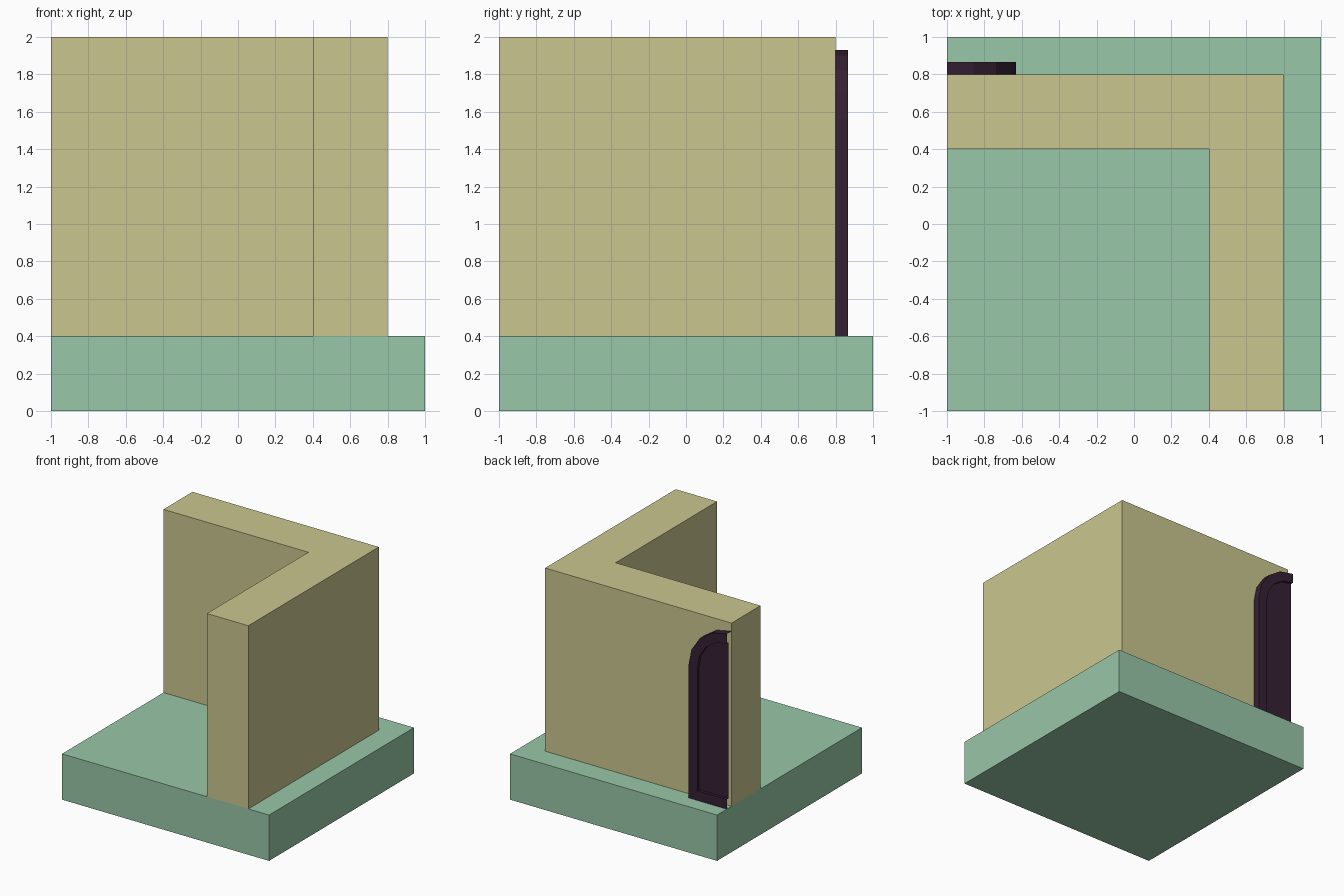
import bpy, math

if "Cube" in bpy.data.objects:
    bpy.data.objects.remove(bpy.data.objects["Cube"])


def material(name, r, g, b):
    def lin(c):
        c /= 255
        return c / 12.92 if c <= 0.04045 else ((c + 0.055) / 1.055) ** 2.4
    m = bpy.data.materials.new(name)
    m.diffuse_color = (lin(r), lin(g), lin(b), 1)
    m.use_nodes = True
    m.node_tree.nodes["Principled BSDF"].inputs["Base Color"].default_value = m.diffuse_color
    return m


def add_object(name, verts, faces, mat):
    me = bpy.data.meshes.new(name)
    me.from_pydata(verts, [], faces)
    me.materials.append(mat)
    ob = bpy.data.objects.new(name, me)
    bpy.context.collection.objects.link(ob)
    return ob


def prism(name, outline, z0, z1, mat):
    """Extrude a counter-clockwise floor outline from z0 to z1."""
    n = len(outline)
    verts = [(x, y, z) for z in (z0, z1) for x, y in outline]
    faces = [tuple(reversed(range(n))), tuple(range(n, 2 * n))]
    faces += [(i, (i + 1) % n, n + (i + 1) % n, n + i) for i in range(n)]
    return add_object(name, verts, faces, mat)


green = material("pale green", 152, 199, 168)
sand = material("sand", 202, 198, 144)
plum = material("dark plum", 53, 32, 51)

# Floor slab
prism("floor", [(-1, -1), (1, -1), (1, 1), (-1, 1)], 0, 0.4, green)

# L-shaped corner wall
prism("corner_wall", [(-1, 0.4), (0.4, 0.4), (0.4, -1), (0.8, -1),
                      (0.8, 0.8), (-1, 0.8)], 0.4, 2, sand)


# Half of an arched door: a shell left open at the cut edge x = -1
def half_arch(radius, bottom, y, spring=1.56, steps=4):
    pts = [(-1, y, bottom), (-1 + radius, y, bottom)]
    for i in range(steps + 1):
        a = math.pi / 2 * i / steps
        pts.append((-1 + radius * math.cos(a), y, spring + radius * math.sin(a)))
    return pts


WALL, FRONT, PANEL = 0.8, 0.865, 0.84
rings = [half_arch(0.37, 0.4, WALL), half_arch(0.37, 0.4, FRONT),
         half_arch(0.285, 0.485, FRONT), half_arch(0.285, 0.485, PANEL)]
n = len(rings[0])
verts = [p for ring in rings for p in ring]
faces = [(r * n + i, (r + 1) * n + i, (r + 1) * n + i + 1, r * n + i + 1)
         for r in range(3) for i in range(n - 1)]
faces.append(tuple(reversed(range(3 * n, 4 * n))))
add_object("arched_door", verts, faces, plum)
